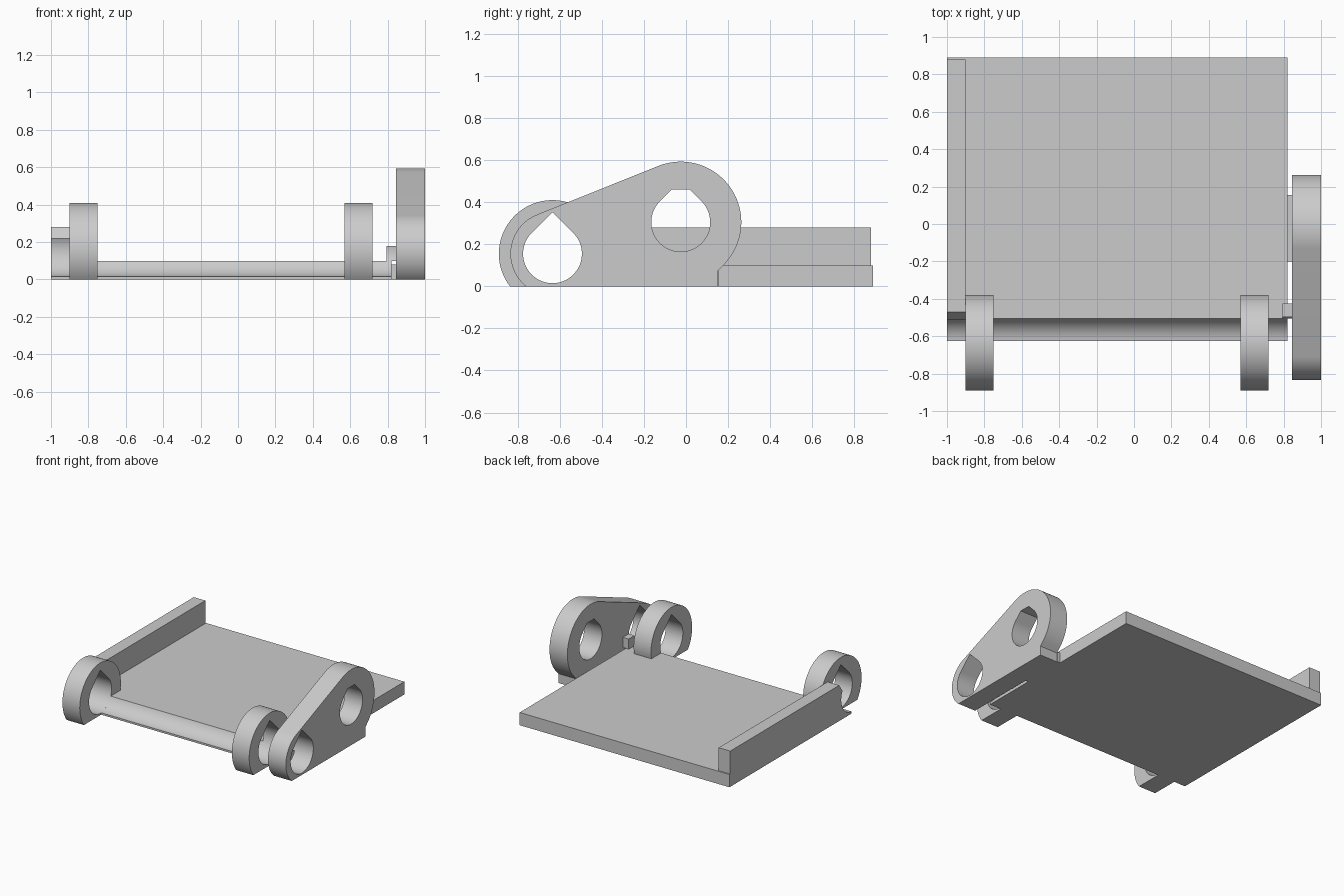
import bpy, bmesh, math
from mathutils import Matrix

if "Cube" in bpy.data.objects:
    bpy.data.objects.remove(bpy.data.objects["Cube"])

grey = bpy.data.materials.new("grey plastic")
grey.diffuse_color = (0.6, 0.6, 0.6, 1)
grey.use_nodes = True
grey.node_tree.nodes["Principled BSDF"].inputs["Base Color"].default_value = grey.diffuse_color

PIN = (-0.635, 0.155)    # hinge axis (y, z)
HUB = (-0.025, 0.305)    # upper axis of the arm
HOLE = 0.14
TO_YZ = Matrix(((0, 0, 1, 0), (1, 0, 0, 0), (0, 1, 0, 0), (0, 0, 0, 1)))


def arc(c, r, a0, a1, n=40):
    """Points on an arc in the y-z plane, angles in degrees."""
    return [(c[0] + r * math.cos(math.radians(a0 + (a1 - a0) * i / n)),
             c[1] + r * math.sin(math.radians(a0 + (a1 - a0) * i / n))) for i in range(n + 1)]


def teardrop(c, top=None):
    """Round hole with a 45 degree roof, optionally cut flat at height top."""
    pts = arc(c, HOLE, 135, 405, 60)
    apex = c[1] + HOLE * math.sqrt(2)
    if top is None:
        return pts + [(c[0], apex)]
    return pts + [(c[0] + apex - top, top), (c[0] - apex + top, top)]


def extrude(name, x0, x1, *loops):
    """Extrude an outline (with optional holes) in y-z from x0 to x1."""
    cu = bpy.data.curves.new(name, 'CURVE')
    cu.dimensions = '2D'
    cu.fill_mode = 'BOTH'
    cu.extrude = (x1 - x0) / 2
    for pts in loops:
        s = cu.splines.new('POLY')
        s.points.add(len(pts) - 1)
        for p, (y, z) in zip(s.points, pts):
            p.co = (y, z, 0, 1)
        s.use_cyclic_u = True
    tmp = bpy.data.objects.new(name + "_outline", cu)
    bpy.context.collection.objects.link(tmp)
    me = bpy.data.meshes.new_from_object(tmp.evaluated_get(bpy.context.evaluated_depsgraph_get()))
    bpy.data.objects.remove(tmp)
    me.transform(Matrix.Translation(((x0 + x1) / 2, 0, 0)) @ TO_YZ)
    bm = bmesh.new()
    bm.from_mesh(me)
    bmesh.ops.remove_doubles(bm, verts=bm.verts, dist=1e-5)
    bmesh.ops.recalc_face_normals(bm, faces=bm.faces)
    bm.to_mesh(me)
    bm.free()
    me.materials.clear()
    me.materials.append(grey)
    ob = bpy.data.objects.new(name, me)
    bpy.context.collection.objects.link(ob)
    bpy.ops.object.select_all(action='DESELECT')
    ob.select_set(True)
    bpy.context.view_layer.objects.active = ob
    bpy.ops.object.shade_smooth_by_angle(angle=math.radians(25))
    return ob


def angle_at(z):
    """Angle on the pin hole's back wall at height z."""
    return math.degrees(math.asin((z - PIN[1]) / HOLE))


def flat_angle(c, r):
    """How far below horizontal a circle meets the ground."""
    return math.degrees(math.asin(c[1] / r))


# Base plate with a concave trough along its front edge
extrude("base_plate", -1.0, 0.82,
        [(0.89, 0), (0.89, 0.10)] + arc(PIN, HOLE, angle_at(0.10), -86, 24) + [(-0.625, 0)])

# Side rail, hollowed under its chamfered front end
extrude("side_rail", -1.0, -0.9,
        [(0.88, 0.10), (0.88, 0.28), (-0.47, 0.28)]
        + arc(PIN, HOLE, angle_at(0.22), angle_at(0.10), 16))

# Two hinge rings, cut flat at the bottom
R = 0.255
a = flat_angle(PIN, R)
for name, x in (("left_hinge_ring", -0.9), ("right_hinge_ring", 0.57)):
    extrude(name, x, x + 0.15, arc(PIN, R, -a, 180 + a, 72), teardrop(PIN))

# Side arm: two rounded ends joined by a tangent edge, with two holes
r1, r2 = 0.2, 0.288
dy, dz = HUB[0] - PIN[0], HUB[1] - PIN[1]
tangent = math.degrees(math.atan2(dz, dy) + math.acos((r1 - r2) / math.hypot(dy, dz)))
foot = math.degrees(math.asin((0.10 - HUB[1]) / r2))
extrude("side_arm", 0.845, 1.0,
        [(0.15, 0), (0.15, 0.073)] + arc(HUB, r2, foot, tangent, 60)
        + arc(PIN, r1, tangent, 180 + flat_angle(PIN, r1)),
        teardrop(PIN), teardrop(HUB, 0.46))

# Web joining plate and arm, and the small stop block beside the hinge
extrude("arm_web", 0.82, 0.845, [(-0.2, 0), (0.155, 0), (0.155, 0.08), (-0.2, 0.08)])
extrude("stop_block", 0.795, 0.845,
        [(-0.425, 0.10), (-0.425, 0.18)] + arc(PIN, HOLE, angle_at(0.18), angle_at(0.10), 12))
